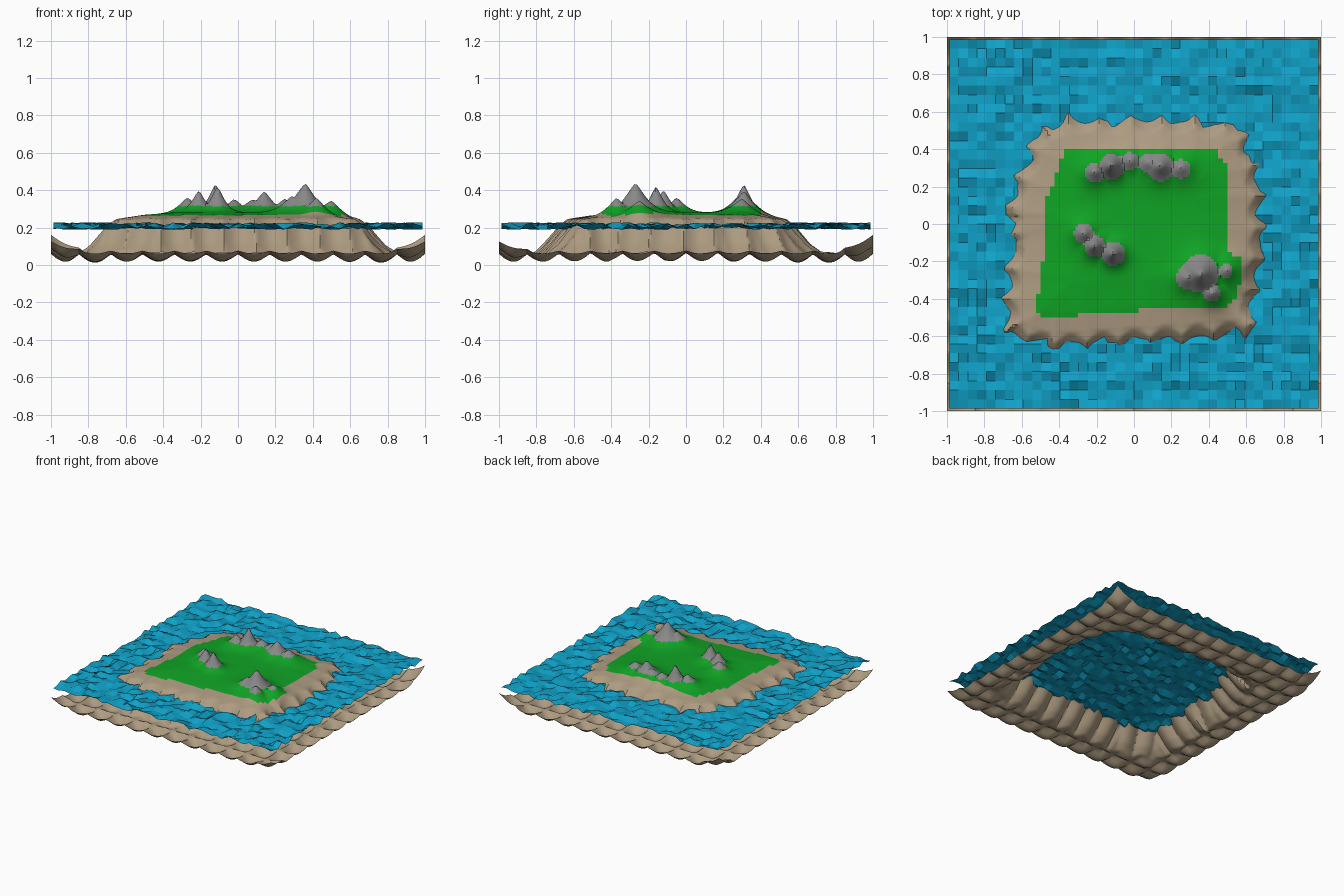
import bpy, bmesh, math, random
from mathutils import Vector

random.seed(4)
cube = bpy.data.objects.get("Cube")
if cube:
    bpy.data.objects.remove(cube)


def material(name, color):
    m = bpy.data.materials.new(name)
    m.use_nodes = True
    m.diffuse_color = (*color, 1)
    m.node_tree.nodes["Principled BSDF"].inputs["Base Color"].default_value = (*color, 1)
    return m


sand = material("sand", (0.42, 0.33, 0.22))
grass = material("grass", (0.005, 0.37, 0.018))
rock = material("rock", (0.25, 0.25, 0.255))
water = material("water", (0.005, 0.36, 0.58))

# Shoreline and meadow outlines, seen from above
SHORE = [(-.52, .54), (-.35, .59), (.35, .58), (.58, .55), (.66, .38), (.7, .2),
         (.71, -.1), (.66, -.4), (.69, -.6), (.3, -.64), (-.45, -.69),
         (-.71, -.6), (-.7, -.25), (-.67, -.1), (-.71, .05), (-.65, .25)]
MEADOW = [(-.37, .4), (.43, .4), (.5, .3), (.5, -.13), (.58, -.2), (.55, -.4),
          (.48, -.46), (.2, -.45), (-.2, -.48), (-.48, -.5), (-.53, -.45),
          (-.49, -.3), (-.48, .1), (-.42, .25)]

# Peaks: x, y, rise above the plateau, width
PEAKS = [(-.21, .28, .09, .06), (-.12, .31, .16, .055), (-.02, .34, .08, .07),
         (.08, .33, .08, .08), (.14, .31, .12, .07), (.25, .3, .08, .07),
         (-.27, -.05, .08, .06), (-.21, -.12, .12, .05), (-.11, -.16, .14, .05),
         (.36, -.27, .16, .08), (.29, -.29, .09, .07),
         (.5, -.25, .08, .07), (.42, -.37, .09, .06)]

# Island cross-section: distance inside the shore, height
PROFILE = [(-.3, .035), (-.2, .045), (-.14, .06), (-.08, .11), (0, .205),
           (.05, .245), (.2, .268), (.35, .28)]
SCALLOP = 0.17


def inside(p, poly):
    hit = False
    for (ax, ay), (bx, by) in zip(poly, poly[1:] + poly[:1]):
        if (ay > p.y) != (by > p.y) and p.x < ax + (p.y - ay) * (bx - ax) / (by - ay):
            hit = not hit
    return hit


def shore_distance(p):
    """Signed distance to the shore and position along it."""
    best, along, run = 9, 0, 0
    for a, b in zip(SHORE, SHORE[1:] + SHORE[:1]):
        a, b = Vector(a), Vector(b)
        edge = b - a
        t = max(0, min(1, (p - a).dot(edge) / edge.length_squared))
        dist = (p - a - edge * t).length
        if dist < best:
            best, along = dist, run + t * edge.length
        run += edge.length
    return (best if inside(p, SHORE) else -best), along


def section(d):
    if d <= PROFILE[0][0]:
        return PROFILE[0][1]
    for (d0, z0), (d1, z1) in zip(PROFILE, PROFILE[1:]):
        if d <= d1:
            return z0 + (z1 - z0) * (d - d0) / (d1 - d0)
    return PROFILE[-1][1]


def mountain(p):
    return max(h * math.exp(-((p - Vector((x, y))).length / w) ** 1.35)
               for x, y, h, w in PEAKS)


def ground(p):
    d, along = shore_distance(p)
    # Rounded bites around the cliff, fading on the beach
    bite = 0.045 * abs(math.sin(math.pi * along / SCALLOP))
    z = section(d - bite * (1 if d < 0.1 else 0.4))
    # Round pits over the sea floor
    if d < -0.08:
        fade = min(1, (-0.08 - d) / 0.1)
        pits = abs(math.sin(math.pi * p.x / SCALLOP) * math.sin(math.pi * p.y / SCALLOP))
        z += fade * (0.022 - 0.045 * pits)
        # Raised rim and corners
        rim = max(0, max(abs(p.x), abs(p.y)) - 0.9)
        z += 0.2 * rim
        corner = (Vector((abs(p.x), abs(p.y))) - Vector((1, 1))).length
        z += (0.09 if p.y > 0 else 0.055) * max(0, 1 - corner / 0.18)
    if d > 0:
        z += mountain(p) * min(1, d / 0.08)
    return max(z, 0)


def sheet(name, cells, half, height, materials, pick=None):
    """A square grid whose height and face colours follow rules."""
    bm = bmesh.new()
    bmesh.ops.create_grid(bm, x_segments=cells, y_segments=cells, size=half)
    for v in bm.verts:
        v.co.z = height(v.co.xy)
    if pick:
        for f in bm.faces:
            f.material_index = pick(f.calc_center_median())
    mesh = bpy.data.meshes.new(name)
    bm.to_mesh(mesh)
    bm.free()
    for m in materials:
        mesh.materials.append(m)
    obj = bpy.data.objects.new(name, mesh)
    bpy.context.collection.objects.link(obj)
    return obj


def ground_color(c):
    if c.z > 0.315:
        return 2
    # Blocky edge on the meadow
    step = 0.025
    tile = Vector(((math.floor(c.x / step) + 0.5) * step,
                   (math.floor(c.y / step) + 0.5) * step))
    return 1 if inside(tile, MEADOW) else 0


# Island with its sea floor
island = sheet("island_and_sea_floor", 160, 1, ground, [sand, grass, rock], ground_color)
bpy.ops.object.select_all(action="DESELECT")
island.select_set(True)
bpy.context.view_layer.objects.active = island
bpy.ops.object.shade_smooth_by_angle(angle=math.radians(35))

# Choppy faceted sea
sheet("sea", 40, 0.987, lambda p: 0.208 + random.uniform(-0.02, 0.02), [water])
